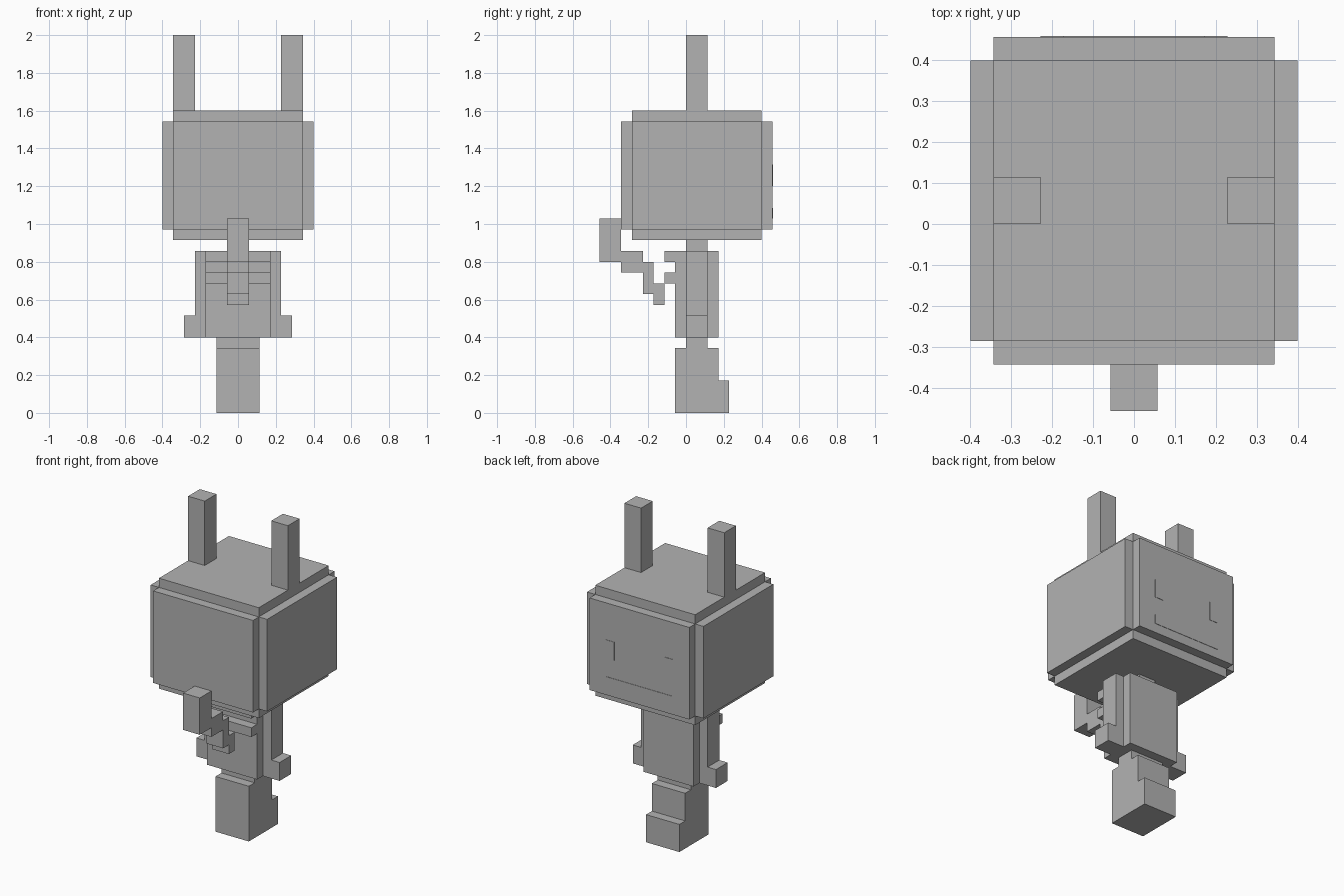
import bpy, bmesh
from mathutils import Vector

if "Cube" in bpy.data.objects:
    bpy.data.objects.remove(bpy.data.objects["Cube"])

V = 2 / 35  # one voxel; the figure is 35 voxels tall

grey = bpy.data.materials.new("plain_grey")
grey.diffuse_color = (0.45, 0.45, 0.45, 1)
grey.use_nodes = True
grey.node_tree.nodes["Principled BSDF"].inputs["Base Color"].default_value = grey.diffuse_color


def finish(name, bm):
    mesh = bpy.data.meshes.new(name)
    bmesh.ops.recalc_face_normals(bm, faces=bm.faces)
    bm.to_mesh(mesh)
    bm.free()
    mesh.materials.append(grey)
    obj = bpy.data.objects.new(name, mesh)
    bpy.context.collection.objects.link(obj)
    return obj


def box_into(bm, x0, x1, y0, y1, z0, z1):
    verts = bmesh.ops.create_cube(bm, size=1)["verts"]
    size = Vector((x1 - x0, y1 - y0, z1 - z0))
    mid = Vector((x0 + x1, y0 + y1, z0 + z1)) / 2
    for v in verts:
        v.co = Vector(a * b for a, b in zip(v.co, size)) * V + mid * V


def boxes(name, *parts):
    """One object from boxes given in voxels: x0, x1, y0, y1, z0, z1."""
    bm = bmesh.new()
    for p in parts:
        box_into(bm, *p)
    return finish(name, bm)


def profile(name, half_width, points):
    """Extrude a (y, z) outline in voxels across x."""
    bm = bmesh.new()
    face = bm.faces.new([bm.verts.new((-half_width * V, y * V, z * V)) for y, z in points])
    new = bmesh.ops.extrude_face_region(bm, geom=[face])["geom"]
    for v in new:
        if isinstance(v, bmesh.types.BMVert):
            v.co.x = half_width * V
    return finish(name, bm)


# Head: a block with every side pushed out one voxel, leaving stepped edges
bm = bmesh.new()
box_into(bm, -6, 6, -5, 7, 17, 27)
for face in bmesh.ops.extrude_discrete_faces(bm, faces=bm.faces[:])["faces"]:
    face.normal_update()
    step = face.normal * V
    for v in face.verts:
        v.co += step
finish("head", bm)

# Ears, arms with hands, and eyes on both sides
for side, s in (("left", -1), ("right", 1)):
    def pair(a, b):
        return sorted((s * a, s * b))
    boxes(side + "_ear", (*pair(4, 6), 0, 2, 28, 35))
    boxes(side + "_arm", (*pair(3, 4), 0, 2, 9, 15))
    boxes(side + "_hand", (*pair(3, 5), 0, 2, 7, 9))
    boxes(side + "_eye", (*pair(3, 4), 8, 8.04, 21, 23))

# Mouth: thin plate on the face
boxes("mouth", (-4, 4, 8, 8.04, 18, 19))

# Neck, torso, ridges on the back, waist
boxes("neck", (-1, 1, 0, 2, 15, 16))
boxes("torso", (-3, 3, -1, 3, 7, 15))
boxes("back_ridges", (-3, 3, -2, -1, 14, 15), (-3, 3, -2, -1, 12, 13))
boxes("waist", (-2, 2, 0, 2, 6, 7))

# Legs with the step of the feet
profile("legs", 2, [(-1, 0), (4, 0), (4, 3), (3, 3), (3, 6), (-1, 6)])

# Stepped tail rising away from the back
profile("tail", 1, [(-2, 10), (-2, 12), (-3, 12), (-3, 14), (-4, 14), (-4, 15),
                    (-6, 15), (-6, 18), (-8, 18), (-8, 14), (-6, 14), (-6, 13),
                    (-4, 13), (-4, 11), (-3, 11), (-3, 10)])
